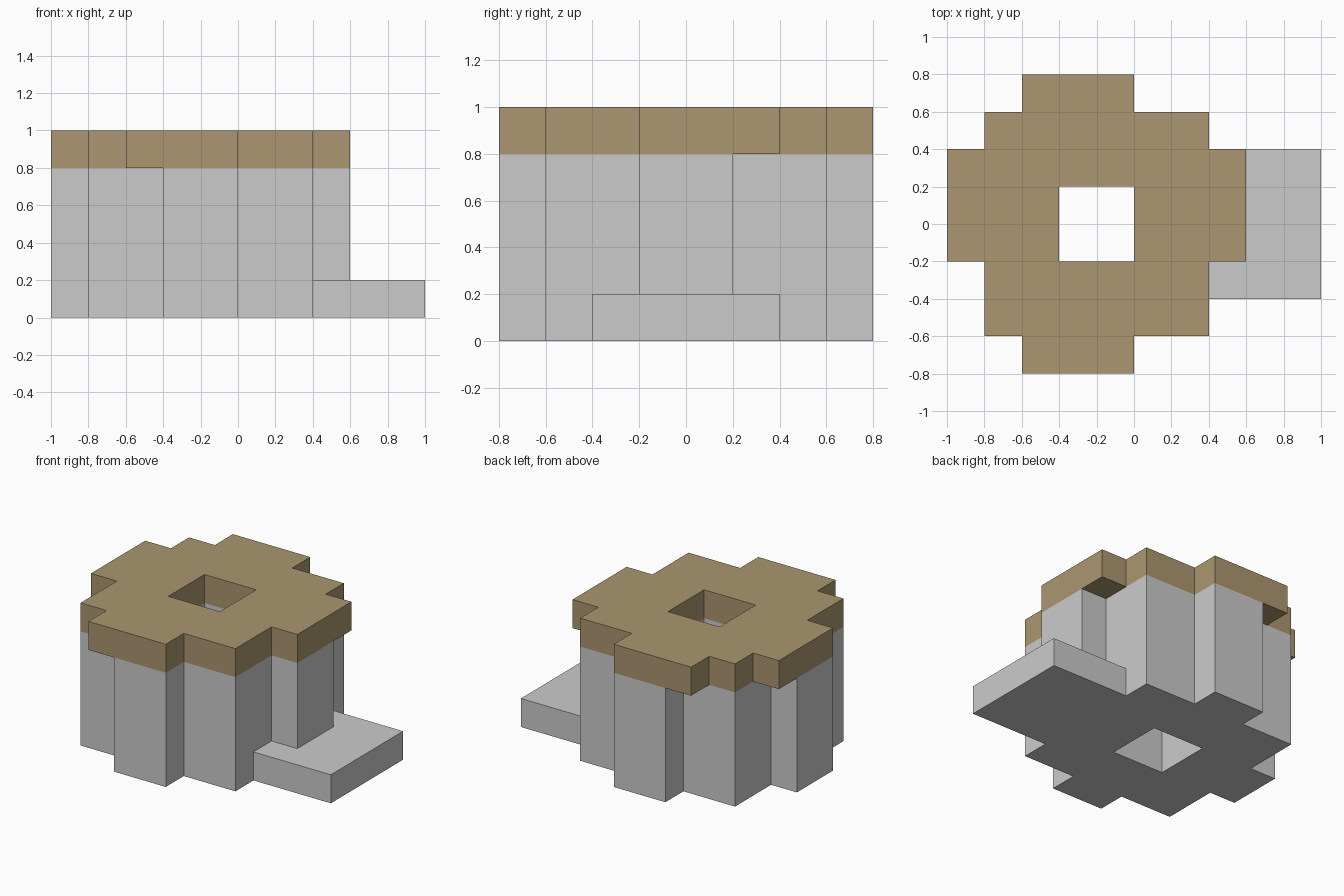
import bpy, bmesh

if "Cube" in bpy.data.objects:
    bpy.data.objects.remove(bpy.data.objects["Cube"])

HOLE = [(-0.4, -0.2), (0, -0.2), (0, 0.2), (-0.4, 0.2)]


def prism(name, loops, z0, z1):
    """Extrude an outline (with optional holes) between two heights."""
    bm = bmesh.new()
    edges = []
    for loop in loops:
        vs = [bm.verts.new((x, y, z0)) for x, y in loop]
        edges += [bm.edges.new((a, b)) for a, b in zip(vs, vs[1:] + vs[:1])]
    bmesh.ops.triangle_fill(bm, edges=edges, use_beauty=True)
    ext = bmesh.ops.extrude_face_region(bm, geom=bm.faces[:], use_keep_orig=True)
    top = [g for g in ext["geom"] if isinstance(g, bmesh.types.BMVert)]
    bmesh.ops.translate(bm, verts=top, vec=(0, 0, z1 - z0))
    bmesh.ops.recalc_face_normals(bm, faces=bm.faces[:])
    me = bpy.data.meshes.new(name)
    bm.to_mesh(me)
    bm.free()
    ob = bpy.data.objects.new(name, me)
    bpy.context.collection.objects.link(ob)
    return ob


def stepped_outline(tx0, tx1, ty0, ty1):
    """Square core with one tab per side: tx on front/back, ty on left/right."""
    return [(-0.8, -0.6), (tx0, -0.6), (tx0, -0.8), (tx1, -0.8), (tx1, -0.6), (0.4, -0.6),
            (0.4, ty0), (0.6, ty0), (0.6, ty1), (0.4, ty1), (0.4, 0.6),
            (tx1, 0.6), (tx1, 0.8), (tx0, 0.8), (tx0, 0.6), (-0.8, 0.6),
            (-0.8, ty1), (-1, ty1), (-1, ty0), (-0.8, ty0)]


# Grey tower body with a square shaft
prism("tower_body", [stepped_outline(-0.4, 0, -0.2, 0.2), HOLE], 0, 0.8)

# Low step wrapped around the right-hand tab
prism("side_step", [[(0.4, -0.4), (1, -0.4), (1, 0.4), (0.4, 0.4),
                     (0.4, 0.2), (0.6, 0.2), (0.6, -0.2), (0.4, -0.2)]], 0, 0.2)

# Brown cap, whose tabs are wider and overhang the body
cap = prism("top_cap", [stepped_outline(-0.6, 0, -0.2, 0.4), HOLE], 0.8, 1)
brown = bpy.data.materials.new("brown")
brown.diffuse_color = (0.41, 0.305, 0.16, 1)
brown.use_nodes = True
brown.node_tree.nodes["Principled BSDF"].inputs["Base Color"].default_value = brown.diffuse_color
cap.data.materials.append(brown)
